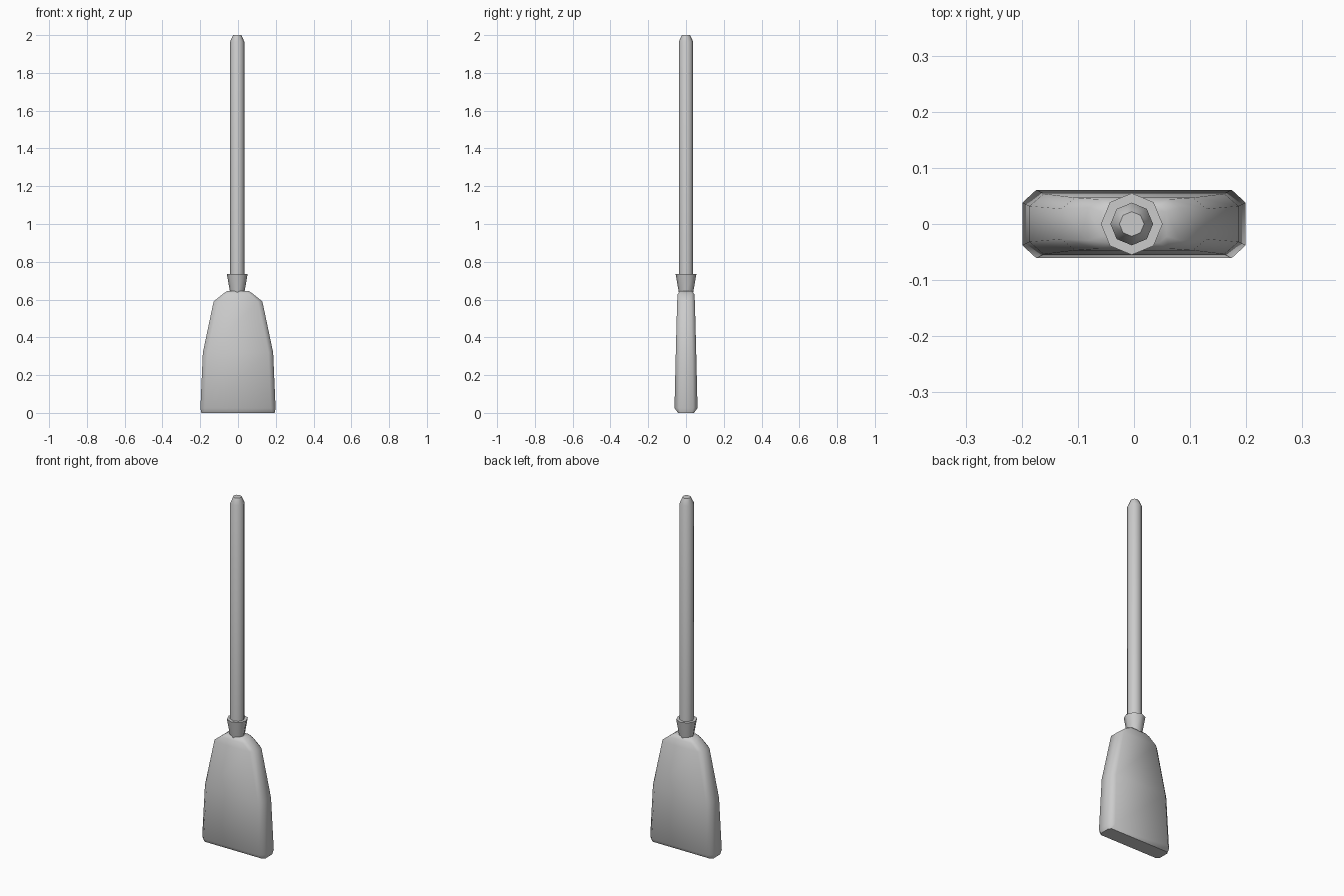
import bpy, bmesh, math

if "Cube" in bpy.data.objects:
    bpy.data.objects.remove(bpy.data.objects["Cube"])


def loft(name, rings, angle):
    """Skin a stack of equal-length closed rings and cap both ends."""
    bm = bmesh.new()
    loops = [[bm.verts.new(p) for p in ring] for ring in rings]
    n = len(loops[0])
    for a, b in zip(loops, loops[1:]):
        for i in range(n):
            j = (i + 1) % n
            bm.faces.new((a[i], a[j], b[j], b[i]))
    bm.faces.new(loops[0][::-1])
    bm.faces.new(loops[-1])
    bmesh.ops.recalc_face_normals(bm, faces=bm.faces)
    mesh = bpy.data.meshes.new(name)
    bm.to_mesh(mesh)
    bm.free()
    obj = bpy.data.objects.new(name, mesh)
    bpy.context.collection.objects.link(obj)
    bpy.ops.object.select_all(action='DESELECT')
    obj.select_set(True)
    bpy.context.view_layer.objects.active = obj
    bpy.ops.object.shade_smooth_by_angle(angle=math.radians(angle))
    return obj


def octagon(r, z, cx=-0.004):
    return [(cx + r * math.cos(i * math.pi / 4), r * math.sin(i * math.pi / 4), z)
            for i in range(8)]


def chamfered_rect(hx, hy, cx, cy, z):
    ix, iy = hx - cx, hy - cy
    return [(hx, -iy, z), (hx, iy, z), (ix, hy, z), (-ix, hy, z),
            (-hx, iy, z), (-hx, -iy, z), (-ix, -hy, z), (ix, -hy, z)]


# Bristle head: half width, half depth, chamfer x, chamfer y, height
head = [(0.194, 0.042, 0.012, 0.012, 0.0),
        (0.199, 0.061, 0.025, 0.023, 0.025),
        (0.186, 0.054, 0.025, 0.022, 0.32),
        (0.129, 0.047, 0.024, 0.020, 0.59),
        (0.082, 0.044, 0.020, 0.015, 0.628),
        (0.058, 0.034, 0.014, 0.012, 0.645)]
loft("bristle_head", [chamfered_rect(*s) for s in head], 50)

# Flared collar
loft("collar", [octagon(0.038, 0.638), octagon(0.055, 0.735)], 50)

# Handle with tapered tip
loft("handle", [octagon(0.038, 0.65), octagon(0.038, 1.965),
                octagon(0.022, 2.0)], 50)
